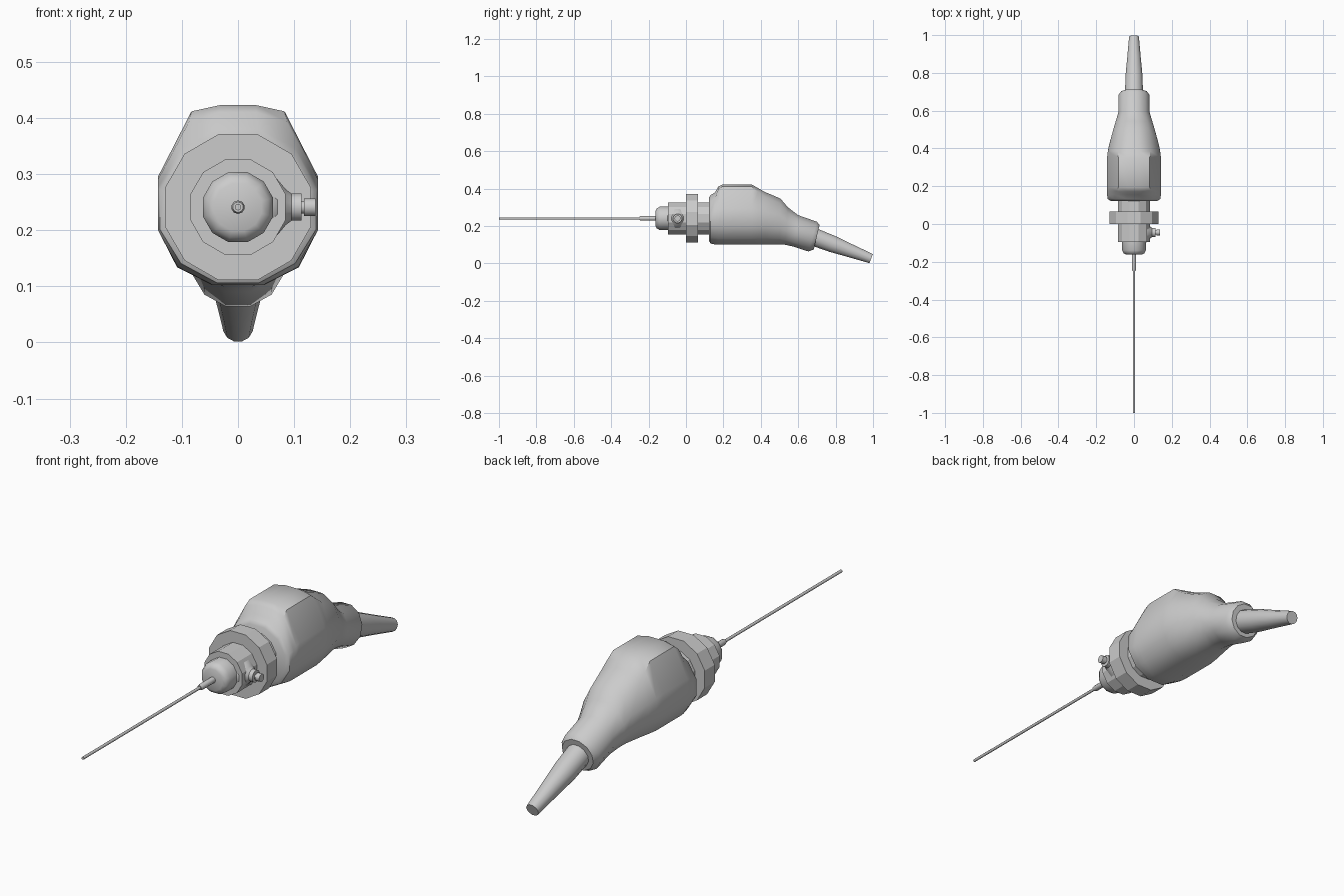
import bpy, bmesh, math
from mathutils import Vector

if "Cube" in bpy.data.objects:
    bpy.data.objects.remove(bpy.data.objects["Cube"])

AXIS_Z = 0.241


def skin(name, rings, smooth=None):
    """Join equal-length rings of points into a capped tube."""
    bm = bmesh.new()
    loops = [[bm.verts.new(p) for p in r] for r in rings]
    n = len(loops[0])
    for a, b in zip(loops, loops[1:]):
        for i in range(n):
            j = (i + 1) % n
            bm.faces.new((a[i], a[j], b[j], b[i]))
    bm.faces.new(loops[0])
    bm.faces.new(loops[-1])
    bmesh.ops.recalc_face_normals(bm, faces=bm.faces)
    me = bpy.data.meshes.new(name)
    bm.to_mesh(me)
    bm.free()
    ob = bpy.data.objects.new(name, me)
    bpy.context.collection.objects.link(ob)
    if smooth:
        bpy.ops.object.select_all(action='DESELECT')
        ob.select_set(True)
        bpy.context.view_layer.objects.active = ob
        bpy.ops.object.shade_smooth_by_angle(angle=math.radians(smooth))
    return ob


def lathe(name, origin, direction, profile, n=12, smooth=None):
    """Turn (distance, flat radius) pairs about an axis; flats face up and sideways."""
    o, d = Vector(origin), Vector(direction).normalized()
    u = Vector((0, 1, 0)) if abs(d.x) > 0.5 else Vector((1, 0, 0))
    v = d.cross(u)
    rings = []
    for t, r in profile:
        r /= math.cos(math.pi / n)
        angles = [(i + 0.5) * 2 * math.pi / n for i in range(n)]
        rings.append([o + d * t + u * r * math.cos(a) + v * r * math.sin(a) for a in angles])
    return skin(name, rings, smooth)


# Parts in line with the needle
front, along = (0, 0, AXIS_Z), (0, 1, 0)
lathe("needle", front, along, [(-1.0, 0.0055), (-0.15, 0.0055)], 10, 40)
lathe("needle_sleeve", front, along, [(-0.248, 0.009), (-0.24, 0.0115), (-0.15, 0.0115)], 10, 40)
lathe("nose_cap", front, along,
      [(-0.162, 0.042), (-0.156, 0.054), (-0.14, 0.0625), (-0.085, 0.0625)], smooth=50)
lathe("hub", front, along, [(-0.095, 0.085), (0.01, 0.085)])
lathe("flange", front, along, [(0.0, 0.13), (0.065, 0.13)])
lathe("neck", front, along, [(0.06, 0.085), (0.14, 0.085)])

# Side port: flared base, collar and pin
port = (0, -0.045, AXIS_Z)
lathe("port_base", port, (1, 0, 0), [(0.06, 0.054), (0.07, 0.05), (0.085, 0.032), (0.097, 0.023)], 12, 40)
lathe("port_collar", port, (1, 0, 0), [(0.094, 0.024), (0.113, 0.024)], 12, 40)
lathe("port_pin", port, (1, 0, 0), [(0.11, 0.011), (0.118, 0.011), (0.118, 0.0155), (0.138, 0.0155)], 12, 40)

# Grip: top y, top z, bottom y, bottom z, half width, hump amount
sections = [
    (0.123, 0.352, 0.123, 0.120, 0.125, 0.0),
    (0.132, 0.366, 0.132, 0.106, 0.139, 0.0),
    (0.155, 0.380, 0.155, 0.102, 0.143, 0.2),
    (0.172, 0.410, 0.172, 0.102, 0.143, 0.8),
    (0.195, 0.423, 0.195, 0.102, 0.143, 1.0),
    (0.350, 0.423, 0.350, 0.102, 0.143, 1.0),
    (0.385, 0.403, 0.390, 0.102, 0.138, 0.7),
    (0.420, 0.383, 0.430, 0.102, 0.130, 0.4),
    (0.505, 0.347, 0.500, 0.102, 0.109, 0.2),
    (0.545, 0.300, 0.530, 0.100, 0.098, 0.0),
    (0.600, 0.258, 0.575, 0.090, 0.083, 0.0),
    (0.700, 0.223, 0.655, 0.064, 0.082, 0.0),
    (0.714, 0.205, 0.683, 0.075, 0.068, 0.0),
]
plain = [(0.268, 0), (0.732, 0.134), (1, 0.366), (1, 0.634), (0.732, 0.866), (0.268, 1)]
humped = [(0.32, 0), (0.76, 0.10), (1, 0.31), (1, 0.60), (0.58, 0.965), (0.22, 1)]
grip_rings = []
for yt, zt, yb, zb, w, k in sections:
    half = []
    for (px, pf), (hx, hf) in zip(plain, humped):
        x, f = px + (hx - px) * k, pf + (hf - pf) * k
        half.append((w * x, yb + (yt - yb) * f, zb + (zt - zb) * f))
    grip_rings.append(half + [(-x, y, z) for x, y, z in reversed(half)])
skin("grip", grip_rings, 45)

# Tapered cable guard leaving the grip at a downward angle
start, end = Vector((0, 0.67, 0.147)), Vector((0, 0.99, 0.026))
length = (end - start).length
lathe("cable_guard", start, end - start,
      [(0, 0.048), (0.12, 0.045), (0.22, 0.036), (length, 0.026)], 12, 40)
